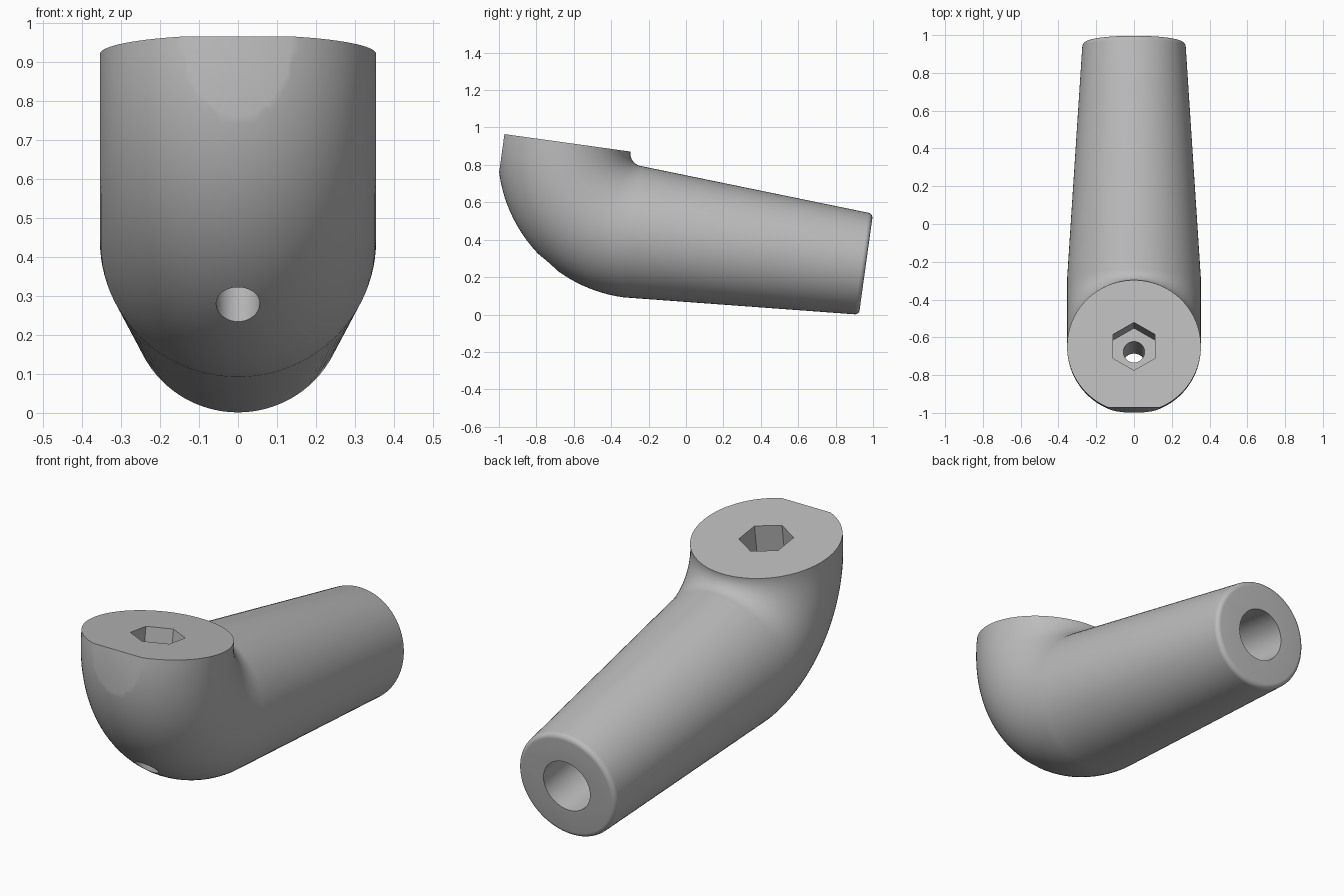
import bpy, bmesh
from math import sin, cos, pi, radians
from mathutils import Matrix, Vector

cube = bpy.data.objects.get("Cube")
if cube:
    bpy.data.objects.remove(cube)

SIDES = 96
R, BEND = 0.354, 0.423           # pipe radius and bend radius
BEND_Y, TOP_Z = -0.345, 0.822    # centre of the bend, in the untilted frame
AXIS_Z = TOP_Z - BEND
END_Y, END_R, FILLET = 0.916, 0.274, 0.025

grey = bpy.data.materials.new("satin grey")
grey.use_nodes = True
colour = (0.5, 0.5, 0.5, 1)
grey.diffuse_color = colour
grey.node_tree.nodes["Principled BSDF"].inputs["Base Color"].default_value = colour


def new_object(name, bm):
    bmesh.ops.recalc_face_normals(bm, faces=bm.faces)
    mesh = bpy.data.meshes.new(name)
    bm.to_mesh(mesh)
    bm.free()
    mesh.materials.append(grey)
    obj = bpy.data.objects.new(name, mesh)
    bpy.context.collection.objects.link(obj)
    return obj


def prism(name, sides, radius, length, matrix):
    bm = bmesh.new()
    bmesh.ops.create_cone(bm, cap_ends=True, segments=sides, radius1=radius,
                          radius2=radius, depth=length, matrix=matrix)
    return new_object(name, bm)


# Stations (y, z, tilt, radius): bend, tapered handle, rounded end
stations = []
for i in range(33):
    a = pi / 2 * i / 32
    stations.append((BEND_Y - BEND * cos(a), TOP_Z - BEND * sin(a), a, R))
for i in range(7):
    a = pi / 2 * i / 6
    stations.append((END_Y - FILLET * (1 - sin(a)), AXIS_Z, pi / 2,
                     END_R - FILLET * (1 - cos(a))))

bm = bmesh.new()
rings = []
for y, z, tilt, r in stations:
    out = Vector((0, -cos(tilt), -sin(tilt)))
    ring = []
    for k in range(SIDES):
        t = 2 * pi * k / SIDES
        ring.append(bm.verts.new(Vector((0, y, z)) + out * r * cos(t)
                                 + Vector((r * sin(t), 0, 0))))
    rings.append(ring)
for a, b in zip(rings, rings[1:]):
    for k in range(SIDES):
        n = (k + 1) % SIDES
        bm.faces.new((a[k], a[n], b[n], b[k]))
bm.faces.new(rings[0])
bm.faces.new(rings[-1])
body = new_object("elbow_handle", bm)

# Cutters: hex socket, screw hole, handle bore, front flat
centre_y = BEND_Y - BEND
flat = bmesh.new()
bmesh.ops.create_cube(flat, size=1, matrix=Matrix.Translation((0, -1.594, 0.6)))
cutters = [
    prism("hex_socket", 6, 0.128, 0.44, Matrix.Translation((0, centre_y, TOP_Z))),
    prism("screw_hole", 48, 0.056, 2, Matrix.Translation((0, centre_y, 0.4))),
    prism("handle_bore", 48, 0.131, 1.5,
          Matrix.Translation((0, END_Y, AXIS_Z)) @ Matrix.Rotation(pi / 2, 4, 'X')),
    new_object("front_flat", flat),
]
bpy.context.view_layer.objects.active = body
for cutter in cutters:
    cutter.hide_render = True
    mod = body.modifiers.new(cutter.name, 'BOOLEAN')
    mod.operation = 'DIFFERENCE'
    mod.solver = 'EXACT'
    mod.object = cutter
    bpy.ops.object.modifier_apply(modifier=mod.name)
    bpy.data.objects.remove(cutter)

# Tilt the whole part so the handle slopes down to the back
body.data.transform(Matrix.Rotation(radians(-7.9), 4, 'X'))
for obj in bpy.context.selected_objects:
    obj.select_set(False)
body.select_set(True)
bpy.ops.object.shade_smooth_by_angle(angle=radians(30))
